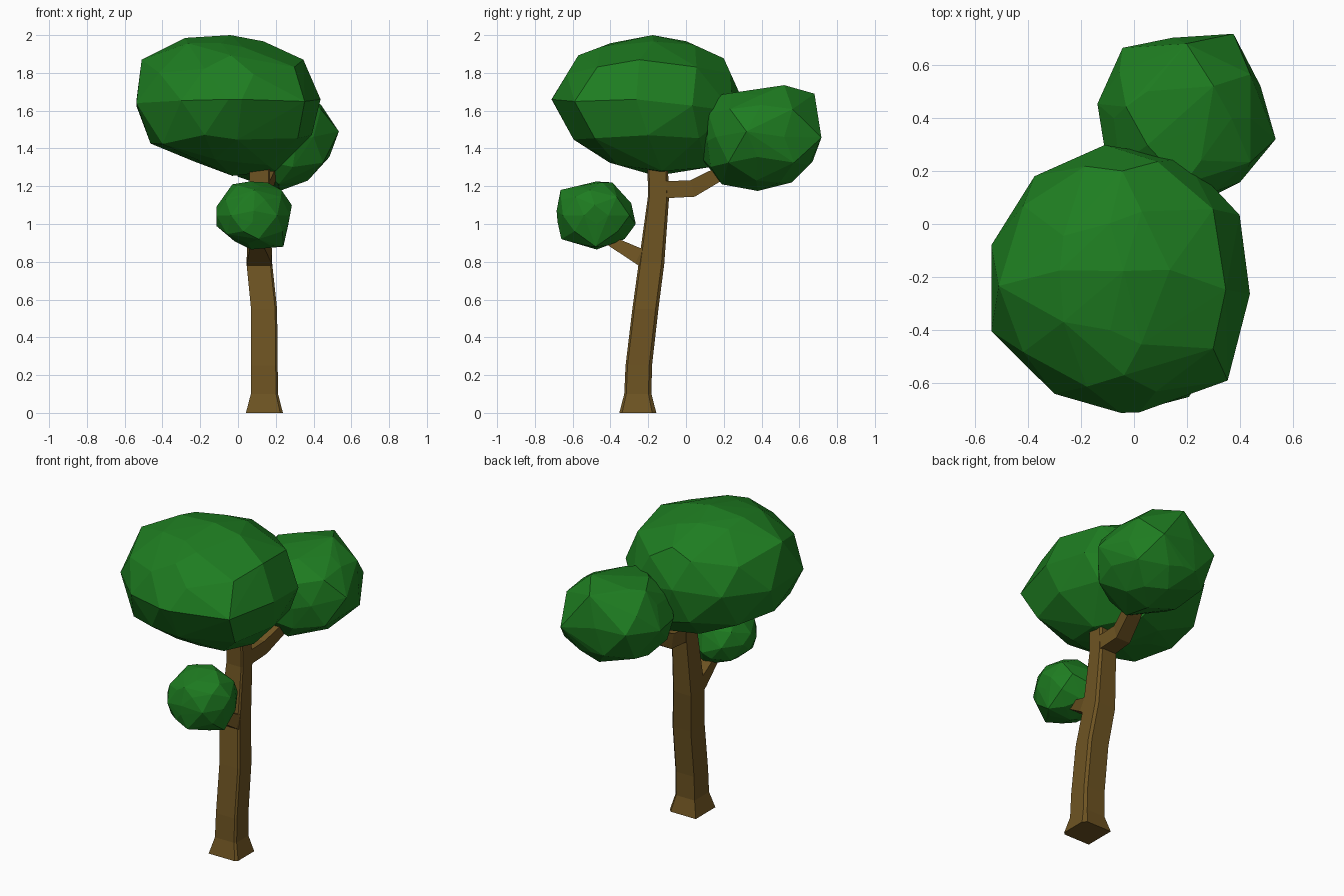
import bpy, bmesh
from mathutils import Vector

if "Cube" in bpy.data.objects:
    bpy.data.objects.remove(bpy.data.objects["Cube"])


def material(name, color):
    m = bpy.data.materials.new(name)
    m.diffuse_color = (*color, 1)
    m.use_nodes = True
    m.node_tree.nodes["Principled BSDF"].inputs["Base Color"].default_value = m.diffuse_color
    return m


LEAF = material("leaf_green", (0.013, 0.205, 0.015))
BARK = material("bark_brown", (0.155, 0.088, 0.016))


def finish(name, bm, mat):
    bmesh.ops.recalc_face_normals(bm, faces=bm.faces)
    me = bpy.data.meshes.new(name)
    bm.to_mesh(me)
    bm.free()
    me.materials.append(mat)
    bpy.context.collection.objects.link(bpy.data.objects.new(name, me))


def loft(name, rings):
    bm = bmesh.new()
    rows = [[bm.verts.new(p) for p in ring] for ring in rings]
    for a, b in zip(rows, rows[1:]):
        for i in range(len(a)):
            j = (i + 1) % len(a)
            bm.faces.new((a[i], a[j], b[j], b[i]))
    bm.faces.new(rows[0])
    bm.faces.new(rows[-1])
    finish(name, bm, BARK)


def branch(name, path):
    """Four-sided branch through (x, y, z, width, height) stations."""
    rings = []
    for i, (x, y, z, w, h) in enumerate(path):
        a, b = path[max(i - 1, 0)], path[min(i + 1, len(path) - 1)]
        n = Vector((0, a[2] - b[2], b[1] - a[1])).normalized() * h / 2
        c, s = Vector((x, y, z)), Vector((w / 2, 0, 0))
        rings.append([c - s - n, c + s - n, c + s + n, c - s + n])
    loft(name, rings)


def span(pts, k, val):
    """Extent of an outline across the line where coordinate k equals val."""
    hits = []
    for p, q in zip(pts, pts[1:] + pts[:1]):
        if min(p[k], q[k]) - 1e-6 <= val <= max(p[k], q[k]) + 1e-6:
            t = (val - p[k]) / (q[k] - p[k]) if abs(q[k] - p[k]) > 1e-6 else 0
            hits.append(p[1 - k] + t * (q[1 - k] - p[1 - k]))
    return (min(hits), max(hits)) if hits else None


def crown(name, lo, hi, outlines):
    """Faceted ball shaped by its outlines: {(axis, axis): [points]}."""
    lo, hi = Vector(lo), Vector(hi)
    mid, half = (lo + hi) / 2, (hi - lo) / 2
    # outline corners, placed midway in the depth the other outlines allow
    corners = []
    for (i, j), pts in outlines.items():
        depth = 3 - i - j
        for p in pts:
            c = Vector((0, 0, 0))
            c[i], c[j] = p
            a, b = lo[depth], hi[depth]
            for axes, other in outlines.items():
                if depth in axes:
                    k = 1 - axes.index(depth)
                    s = span(other, k, c[axes[k]])
                    if s:
                        a, b = max(a, s[0]), min(b, s[1])
            if a <= b + 0.06:
                c[depth] = (a + b) / 2
                corners.append(c)
    # faceted ball kept inside the outlines
    bm = bmesh.new()
    bmesh.ops.create_icosphere(bm, subdivisions=2, radius=1)
    points = list(corners)
    for v in bm.verts:
        d = Vector([v.co[k] * half[k] for k in range(3)])
        t = 1.04
        for (i, j), pts in outlines.items():
            for p, q in zip(pts, pts[1:] + pts[:1]):
                nx, ny = q[1] - p[1], p[0] - q[0]
                dist = nx * (p[0] - mid[i]) + ny * (p[1] - mid[j])
                if dist < 0:
                    nx, ny, dist = -nx, -ny, -dist
                speed = nx * d[i] + ny * d[j]
                if speed > 1e-9:
                    t = min(t, dist / speed)
        v.co = mid + d * t
        if min((v.co - c).length for c in corners) > 0.28 * sum(half) / 3:
            points.append(v.co.copy())
    bm.free()
    # convex shell round all points
    shell = bmesh.new()
    for p in points:
        shell.verts.new(p)
    bmesh.ops.remove_doubles(shell, verts=shell.verts, dist=0.03)
    bmesh.ops.convex_hull(shell, input=shell.verts)
    bmesh.ops.delete(shell, geom=[v for v in shell.verts if not v.link_faces],
                     context='VERTS')
    finish(name, shell, LEAF)


# Square leaning trunk, two corners chamfered, with flared foot
trunk = [(0.14, -0.255, 0, 0.098), (0.14, -0.255, 0.10, 0.072),
         (0.14, -0.25, 0.25, 0.070), (0.138, -0.215, 0.55, 0.069),
         (0.113, -0.183, 0.79, 0.068), (0.115, -0.145, 1.15, 0.056),
         (0.115, -0.152, 1.36, 0.053)]
SECTION = [(-1, -1), (0.85, -1), (1, -0.85), (1, 0.78), (0.78, 1), (-1, 1)]
loft("trunk", [[(x + r * u, y + r * v, z) for u, v in SECTION]
               for x, y, z, r in trunk])

# Branches carrying the side crowns
branch("front_branch", [(0.113, -0.19, 0.80, 0.13, 0.10),
                        (0.113, -0.25, 0.83, 0.13, 0.085),
                        (0.10, -0.39, 0.905, 0.07, 0.055),
                        (0.09, -0.46, 0.95, 0.05, 0.045)])
branch("back_branch", [(0.115, -0.14, 1.18, 0.11, 0.09),
                       (0.12, 0.035, 1.188, 0.10, 0.09),
                       (0.155, 0.17, 1.262, 0.09, 0.075),
                       (0.19, 0.30, 1.34, 0.07, 0.06)])

# Leaf crowns
crown("main_crown", (-0.538, -0.712, 1.255), (0.437, 0.298, 2.0), {
    (0, 2): [(-.537, 1.66), (-.51, 1.87), (-.28, 1.985), (-.04, 2.0),
             (.135, 1.967), (.346, 1.87), (.437, 1.66), (.39, 1.47),
             (.2, 1.28), (-.03, 1.255), (-.23, 1.33), (-.463, 1.426)],
    (1, 2): [(-.712, 1.66), (-.57, 1.893), (-.4, 1.957), (-.177, 2),
             (.003, 1.967), (.2, 1.877), (.298, 1.66), (.25, 1.42),
             (.12, 1.3), (-.16, 1.255), (-.405, 1.325), (-.595, 1.447)],
    (0, 1): [(-.538, -.08), (-.375, .18), (-.11, .298), (.2, .245),
             (.398, .034), (.437, -.264), (.353, -.59), (.02, -.71),
             (-.3, -.64), (-.538, -.404)]})
crown("back_crown", (-0.138, 0.08, 1.175), (0.534, 0.717, 1.735), {
    (0, 2): [(-.138, 1.47), (-.03, 1.69), (.3, 1.735), (.44, 1.63),
             (.534, 1.49), (.484, 1.355), (.37, 1.23), (.22, 1.175),
             (0, 1.25)],
    (1, 2): [(.09, 1.5), (.15, 1.68), (.35, 1.71), (.52, 1.735),
             (.68, 1.69), (.71, 1.495), (.67, 1.33), (.56, 1.22),
             (.38, 1.175), (.19, 1.21), (.08, 1.35)],
    (0, 1): [(-.138, .453), (-.043, .664), (.145, .702), (.375, .717),
             (.477, .52), (.534, .32), (.4, .158), (.31, .113),
             (.06, .08), (-.11, .28)]})
crown("front_crown", (-0.115, -0.685, 0.865), (0.285, -0.266, 1.225), {
    (0, 2): [(-.115, 1.09), (-.03, 1.21), (.06, 1.225), (.156, 1.22),
             (.23, 1.18), (.285, 1.1), (.267, 1.0), (.24, .88),
             (.07, .865), (-.02, .91), (-.115, .99)],
    (1, 2): [(-.685, 1.07), (-.664, 1.18), (-.475, 1.225), (-.39, 1.22),
             (-.29, 1.11), (-.266, 1.0), (-.325, .92), (-.473, .865),
             (-.66, .92), (-.68, 1.01)]})
